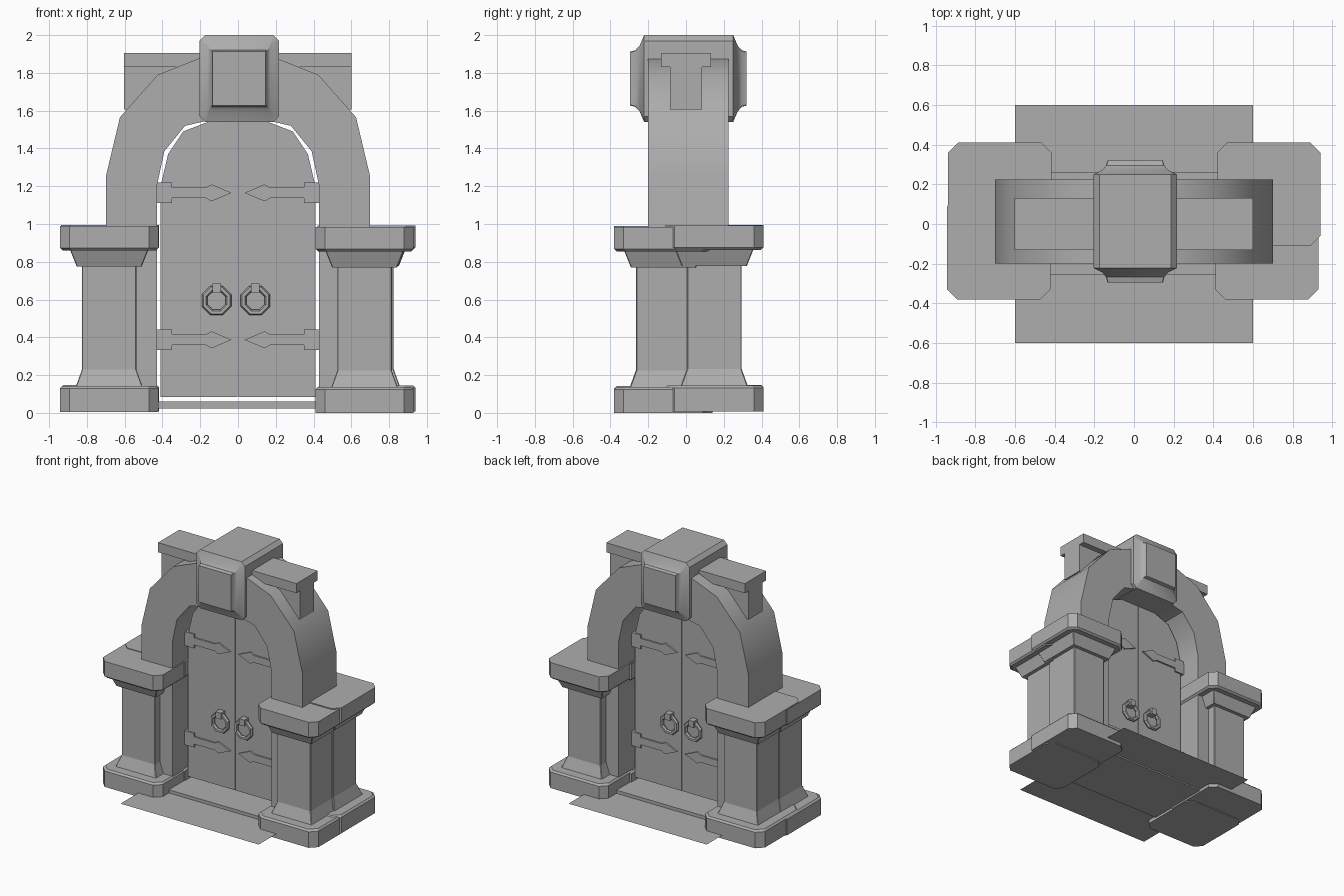
import bpy, bmesh, math
from mathutils import Matrix

cube = bpy.data.objects.get("Cube")
if cube:
    bpy.data.objects.remove(cube, do_unlink=True)

stone = bpy.data.materials.new("grey stone")
stone.use_nodes = True
GREY = (0.42, 0.42, 0.42, 1)
stone.diffuse_color = GREY
stone.node_tree.nodes["Principled BSDF"].inputs["Base Color"].default_value = GREY


def finish(name, bm, smooth=None):
    bmesh.ops.recalc_face_normals(bm, faces=bm.faces)
    me = bpy.data.meshes.new(name)
    bm.to_mesh(me)
    bm.free()
    me.materials.append(stone)
    if smooth:
        me.shade_smooth()
        me.set_sharp_from_angle(angle=math.radians(smooth))
    ob = bpy.data.objects.new(name, me)
    bpy.context.scene.collection.objects.link(ob)
    return ob


def loft(bm, rings):
    """Skin closed rings of equal length and cap both ends."""
    loops = [[bm.verts.new(p) for p in ring] for ring in rings]
    n = len(loops[0])
    for a, b in zip(loops, loops[1:]):
        for i in range(n):
            j = (i + 1) % n
            bm.faces.new((a[i], a[j], b[j], b[i]))
    bm.faces.new(loops[0])
    bm.faces.new(loops[-1])


def prism(name, outline, y0, y1, smooth=None):
    """Extrude an x-z outline along y."""
    bm = bmesh.new()
    loft(bm, [[(x, y, z) for x, z in outline] for y in (y0, y1)])
    return finish(name, bm, smooth)


def box(name, x0, x1, y0, y1, z0, z1):
    return prism(name, [(x0, z0), (x1, z0), (x1, z1), (x0, z1)], y0, y1)


def cut_rect(w, h, c):
    """Rectangle outline with cut corners, by half sizes."""
    return [(-w + c, -h), (w - c, -h), (w, -h + c), (w, h - c),
            (w - c, h), (-w + c, h), (-w, h - c), (-w, -h + c)]


def pillar(name, cx, cy, dz):
    """Square shaft with flared ends between two slabs with cut corners."""
    bm = bmesh.new()

    def stack(profile, cut):
        loft(bm, [[(cx + x, cy + y, z) for x, y in cut_rect(h, h, cut)]
                  for h, z in profile])
    stack([(0.26, dz), (0.26, 0.125 + dz), (0.247, 0.138 + dz)], 0.05)
    stack([(0.178, 0.13 + dz), (0.144, 0.225 + dz), (0.144, 0.77 + dz),
           (0.172, 0.77 + dz), (0.21, 0.865 + dz)], 0.004)
    stack([(0.247, 0.855 + dz), (0.26, 0.868 + dz), (0.26, 0.985 + dz)], 0.05)
    finish(name, bm)


# Paired pillars, front and back overlapping
pillar("front_right_pillar", -0.682, -0.12, 0.005)
pillar("back_right_pillar", -0.677, 0.15, 0.01)
pillar("front_left_pillar", 0.67, -0.12, 0.0)
pillar("back_left_pillar", 0.68, 0.15, 0.008)

# Arch halves with their jambs
ARCH = [(0.7, 0.02), (0.7, 1.25), (0.625, 1.565), (0.425, 1.79), (0.2, 1.88),
        (0, 1.89), (0, 1.56), (0.17, 1.545), (0.28, 1.52), (0.39, 1.385),
        (0.43, 1.2), (0.43, 0.02)]
# Door leaf outline
LEAF = [(0.002, 0.085), (0.41, 0.085), (0.41, 1.2), (0.37, 1.37),
        (0.29, 1.49), (0.16, 1.54), (0.002, 1.54)]
# Hinge strap, upper half outline relative to its own axis
STRAP = [(0.435, 0.055), (0.35, 0.055), (0.35, 0.028), (0.17, 0.028),
         (0.14, 0.045)]
DOOR_Y = (-0.035, 0.05)

for s, side in ((-1, "right"), (1, "left")):
    prism(side + "_arch", [(s * x, z) for x, z in ARCH], -0.2, 0.225, 30)
    prism(side + "_door_leaf", [(s * x, z) for x, z in LEAF], *DOOR_Y)
    for level, z0 in (("lower", 0.387), ("upper", 1.165)):
        shape = STRAP + [(0.035, 0)] + [(x, -z) for x, z in reversed(STRAP)]
        prism(f"{side}_{level}_hinge", [(s * x, z0 + z) for x, z in shape],
              DOOR_Y[0] - 0.012, DOOR_Y[1] + 0.012)
    # Ring handles on both faces of the door
    cx = 0.092 if s > 0 else -0.113
    for d, face, y in ((-1, "front", DOOR_Y[0]), (1, "back", DOOR_Y[1])):
        bm = bmesh.new()
        rings = []
        for i in range(8):
            a = math.tau * (i + 0.5) / 8
            ring = []
            for k in range(6):
                b = math.tau * k / 6
                r = 0.068 + 0.016 * math.cos(b)
                ring.append(bm.verts.new((cx + r * math.cos(a),
                                          y + d * 0.025 + 0.016 * math.sin(b),
                                          0.595 + r * math.sin(a))))
            rings.append(ring)
        for i in range(8):
            p, q = rings[i], rings[(i + 1) % 8]
            for k in range(6):
                m = (k + 1) % 6
                bm.faces.new((p[k], p[m], q[m], q[k]))
        finish(f"{side}_{face}_ring", bm)
        box(f"{side}_{face}_ring_mount", cx - 0.023, cx + 0.023,
            min(y, y + d * 0.05), max(y, y + d * 0.05), 0.635, 0.685)

# Keystone with flared, raised panels front and back
bm = bmesh.new()
PROFILE = [(-0.296, 0.14, 0.143), (-0.268, 0.147, 0.15), (-0.245, 0.165, 0.175),
           (-0.222, 0.21, 0.23), (0.25, 0.21, 0.23), (0.273, 0.165, 0.175),
           (0.295, 0.147, 0.15), (0.32, 0.14, 0.143)]
loft(bm, [[(0.006 + x, y, 1.77 + z)
           for x, z in cut_rect(w, h, 0.03 if w > 0.2 else 0.004)]
          for y, w, h in PROFILE])
finish("keystone", bm, 30)

# T-shaped beam through the top of the arch
T = [(0.085, 1.605), (0.085, 1.83), (0.132, 1.83), (0.132, 1.905)]
bm = bmesh.new()
section = T + [(-y, z) for y, z in reversed(T)]
loft(bm, [[(x, y, z) for y, z in section] for x in (-0.603, 0.6)])
finish("top_beam", bm)

# Threshold and ground sheet
box("threshold", -0.44, 0.44, -0.255, 0.262, 0.024, 0.06)
bm = bmesh.new()
bmesh.ops.create_grid(bm, x_segments=1, y_segments=1, size=0.6,
                      matrix=Matrix.Translation((0, 0, 0.035)))
ground = finish("ground_sheet", bm)
